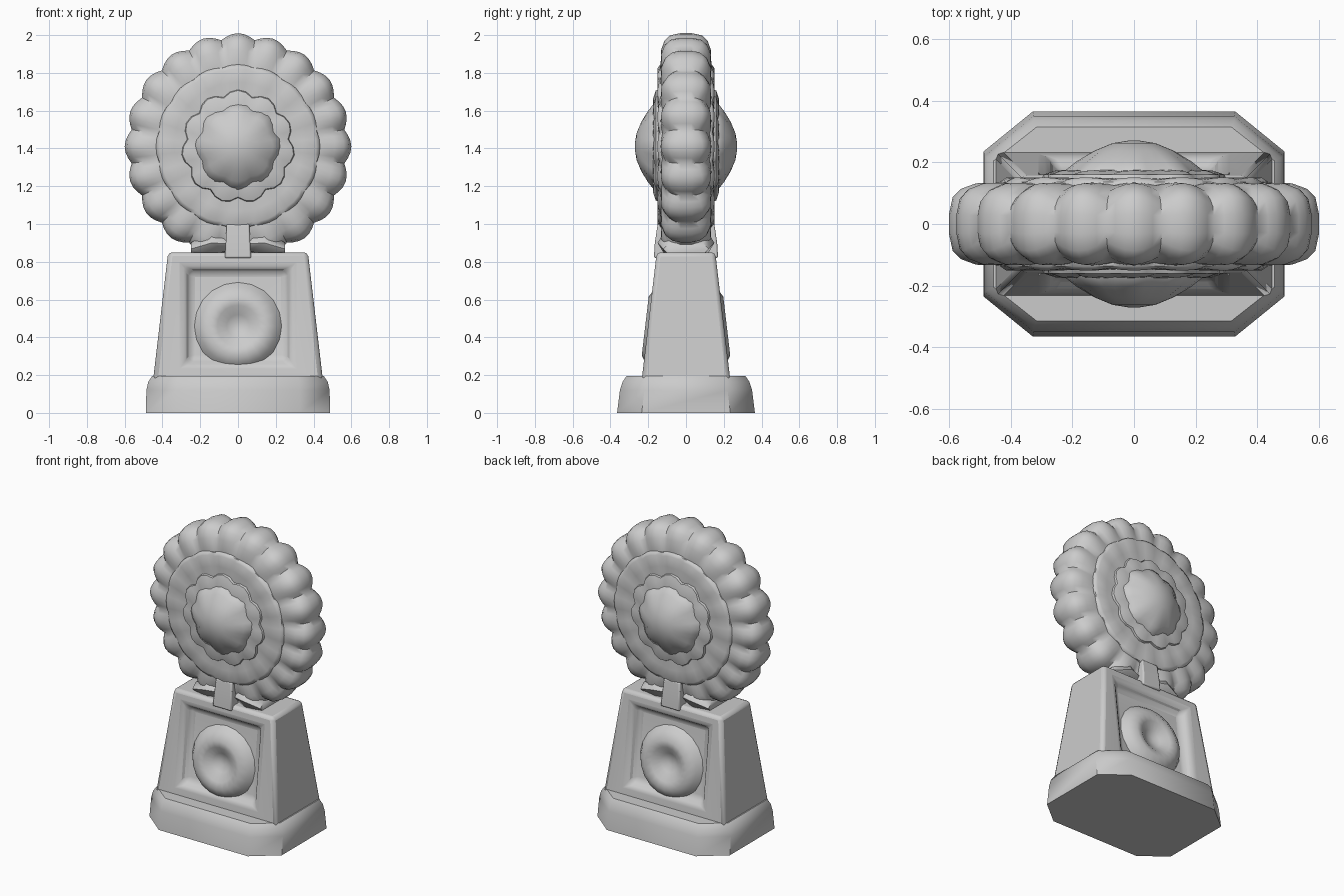
import bpy, bmesh, math

if "Cube" in bpy.data.objects:
    bpy.data.objects.remove(bpy.data.objects["Cube"])


def finish(name, bm, angle=40, bevel=0):
    bmesh.ops.recalc_face_normals(bm, faces=bm.faces)
    me = bpy.data.meshes.new(name)
    bm.to_mesh(me)
    bm.free()
    ob = bpy.data.objects.new(name, me)
    bpy.context.collection.objects.link(ob)
    bpy.ops.object.select_all(action='DESELECT')
    bpy.context.view_layer.objects.active = ob
    ob.select_set(True)
    if bevel:
        m = ob.modifiers.new("bevel", 'BEVEL')
        m.width, m.segments, m.limit_method = bevel, 2, 'ANGLE'
    bpy.ops.object.shade_smooth_by_angle(angle=math.radians(angle))
    return ob


def loft(bm, rings):
    """Skin a stack of equal-length rings and cap both ends."""
    vs = [[bm.verts.new(p) for p in ring] for ring in rings]
    n = len(vs[0])
    for a, b in zip(vs, vs[1:]):
        for i in range(n):
            bm.faces.new((a[i], a[(i + 1) % n], b[(i + 1) % n], b[i]))
    bm.faces.new(vs[0])
    bm.faces.new(vs[-1])


def octagon(x, y, cx, cy, z):
    return [(x, y - cy, z), (x - cx, y, z), (cx - x, y, z), (-x, y - cy, z),
            (-x, cy - y, z), (cx - x, -y, z), (x - cx, -y, z), (x, cy - y, z)]


def rect(x, y, z):
    return [(x, y, z), (-x, y, z), (-x, -y, z), (x, -y, z)]


def wall_y(z):
    """Depth of the sloping pedestal face at height z."""
    return .235 - (z - .17) * .08 / .68


# Plinth with clipped corners
bm = bmesh.new()
loft(bm, [octagon(.488, .365, .16, .13, 0), octagon(.485, .35, .16, .13, .12),
          octagon(.475, .335, .15, .12, .165), octagon(.455, .315, .14, .11, .195)])
finish("plinth", bm, 50)

# Tapered pedestal with an upright recessed panel front and back
bm = bmesh.new()
loft(bm, [rect(.45, .235, .17), rect(.37, .155, .85)])
bmesh.ops.recalc_face_normals(bm, faces=bm.faces)
bm.normal_update()
for panel in [f for f in bm.faces if abs(f.normal.y) > .8]:
    side = math.copysign(1, panel.normal.y)
    for half_w, low, high, sink in ((.285, .245, .775, 0), (.25, .285, .74, .05)):
        bmesh.ops.inset_individual(bm, faces=[panel], thickness=.03)
        for v in panel.verts:
            mid = sum(w.co.z for w in panel.verts) / 4 if sink == 0 else .5
            v.co.x = math.copysign(half_w, v.co.x)
            v.co.z = high if v.co.z > mid - .001 and v.co.z > .5 else low
            v.co.y = side * (wall_y(v.co.z) - sink)
finish("pedestal", bm, 50, .022)

# Raised ring ornament in each panel
for side, label in ((-1, "front"), (1, "back")):
    bm = bmesh.new()
    n = 20
    profile = [(.235, -.055), (.205, -.015), (.155, .015), (.11, .005), (.06, -.03), (.02, -.045)]
    loft(bm, [[(r * math.cos(t), side * (wall_y(.46 + r * math.sin(t)) + h),
                .46 + r * math.sin(t))
               for t in (2 * math.pi * i / n for i in range(n))] for r, h in profile])
    finish(label + "_ring", bm, 60)

# Rosette: pleated outer ruffle, stepped inner disc and domed centre
CZ = 1.41


def lathe(name, profile, lobes, per_lobe, angle=50):
    """Profile rows are radius, half thickness, radius ripple, thickness ripple."""
    n = lobes * per_lobe
    rows = [(r, -y, a, -b) for r, y, a, b in profile] + profile[::-1]
    rings = []
    for r, y, a, b in rows:
        ring = []
        for i in range(n):
            t = 2 * math.pi * i / n
            w = abs(math.cos(lobes * t / 2)) - .6
            ring.append(((r + a * w) * math.sin(t), y + b * w, CZ + (r + a * w) * math.cos(t)))
        rings.append(ring)
    bm = bmesh.new()
    loft(bm, rings)
    return finish(name, bm, angle)


lathe("ruffle", [(.38, .13, 0, 0), (.44, .13, 0, .01), (.51, .122, .005, .025),
                 (.555, .10, .015, .035), (.578, .075, .025, .03), (.588, .03, .03, .005)], 20, 6)
lathe("inner_disc", [(.26, .148, 0, 0), (.34, .148, 0, .008), (.41, .148, .01, .008),
                     (.43, .137, .01, 0), (.435, .1, .01, 0)], 16, 4)
lathe("centre_petals", [(.2, .175, 0, 0), (.25, .17, .01, .01), (.285, .16, .03, 0),
                        (.30, .12, .03, 0)], 11, 4)
lathe("centre_dome", [(.02, .27, 0, 0), (.07, .262, 0, 0), (.13, .237, 0, 0),
                      (.18, .203, .015, 0), (.22, .17, .02, 0), (.225, .12, .02, 0)], 8, 4)

# Ribbon tab joining rosette to pedestal
bm = bmesh.new()
loft(bm, [rect(.07, .17, .82), rect(.065, .165, .9), rect(.06, .15, 1.0)])
finish("ribbon_tab", bm, 40, .008)

# Small flared bow pieces on either side of the tab
for side, label in ((-1, "left"), (1, "right")):
    bm = bmesh.new()
    rings = []
    for x, y, z0, z1 in ((.05, .12, .86, .93), (.14, .15, .835, .965), (.25, .12, .835, .9)):
        zm = (z0 + z1) / 2
        rings.append([(side * x, -y, zm), (side * x, -y * .75, z1), (side * x, y * .75, z1),
                      (side * x, y, zm), (side * x, y * .75, z0), (side * x, -y * .75, z0)])
    loft(bm, rings)
    finish(label + "_bow", bm, 60)
